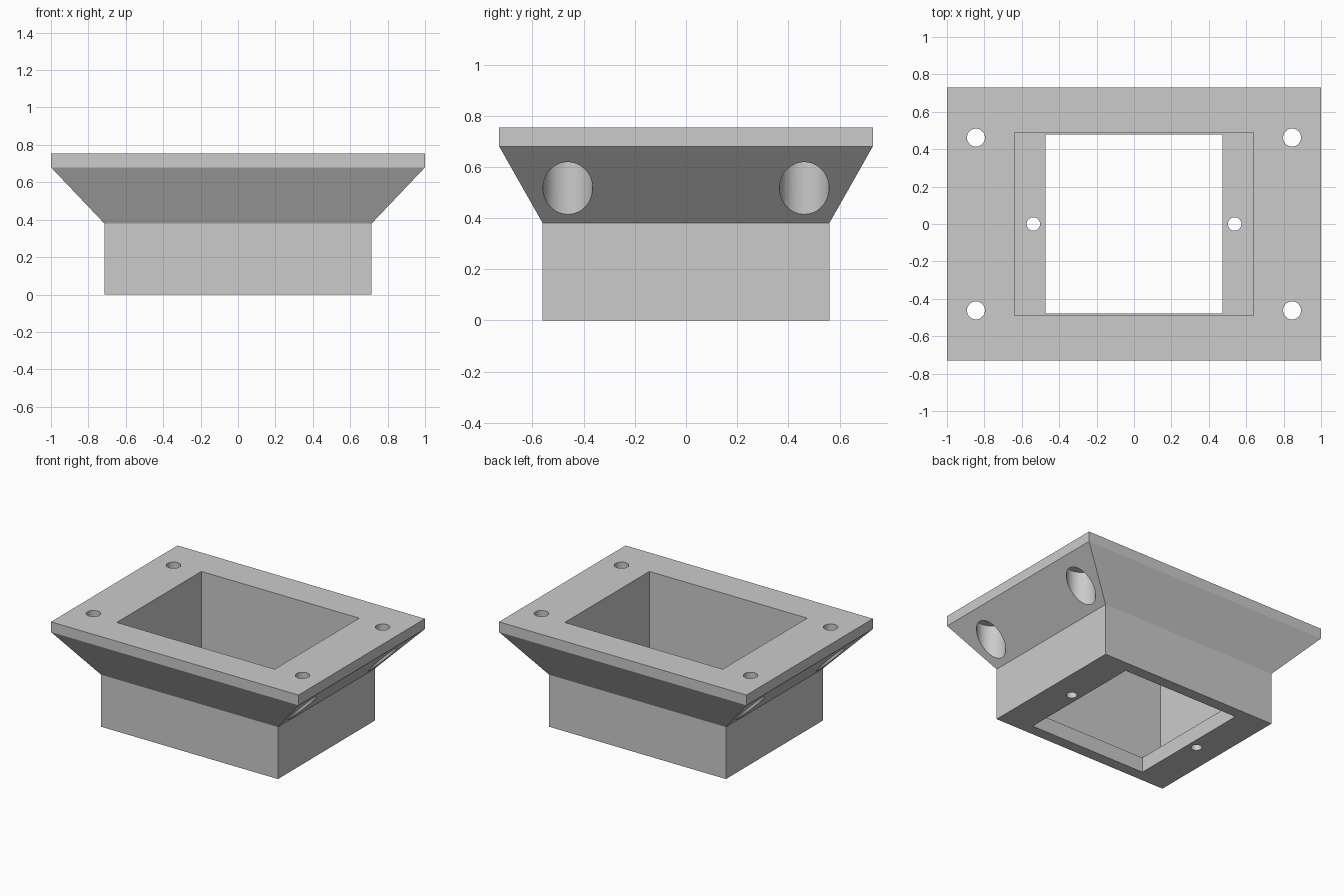
import bpy
import bmesh
import math

default = bpy.data.objects.get("Cube")
if default:
    bpy.data.objects.remove(default, do_unlink=True)

# Single grey material
grey = bpy.data.materials.new("light grey")
grey.use_nodes = True
color = (0.6, 0.6, 0.6, 1)
grey.diffuse_color = color
grey.node_tree.nodes["Principled BSDF"].inputs["Base Color"].default_value = color


def loft(name, rings):
    """Closed solid through stacked rectangles (half x, half y, z)."""
    bm = bmesh.new()
    loops = [[bm.verts.new((sx * hx, sy * hy, z))
              for sx, sy in ((-1, -1), (1, -1), (1, 1), (-1, 1))]
             for hx, hy, z in rings]
    bm.faces.new(loops[0][::-1])
    bm.faces.new(loops[-1])
    for low, high in zip(loops, loops[1:]):
        for i in range(4):
            j = (i + 1) % 4
            bm.faces.new((low[i], low[j], high[j], high[i]))
    mesh = bpy.data.meshes.new(name)
    bm.to_mesh(mesh)
    bm.free()
    obj = bpy.data.objects.new(name, mesh)
    bpy.context.collection.objects.link(obj)
    obj.data.materials.append(grey)
    return obj


def drill(name, x, y, radius, z0, z1):
    """Vertical round cutter between two heights."""
    bpy.ops.mesh.primitive_cylinder_add(vertices=48, radius=radius, depth=z1 - z0,
                                        location=(x, y, (z0 + z1) / 2))
    obj = bpy.context.object
    obj.name = name
    obj.data.materials.append(grey)
    return obj


# Lower box, flared collar and top flange as one solid
HEIGHT, FLANGE, NECK, FLOOR = 0.755, 0.68, 0.38, 0.11
housing = loft("flanged_housing", [(0.715, 0.56, 0), (0.715, 0.56, NECK),
                                   (1, 0.73, FLANGE), (1, 0.73, HEIGHT)])

# Cavity and floor window
cutters = [loft("cavity_cutter", [(0.638, 0.488, FLOOR), (0.638, 0.488, 1)]),
           loft("window_cutter", [(0.473, 0.478, -0.2), (0.473, 0.478, 0.4)])]

for sx in (-1, 1):
    # Small floor screw holes
    cutters.append(drill("floor_hole_cutter", sx * 0.538, 0, 0.036, -0.2, 0.3))
    for sy in (-1, 1):
        # Flange bolt holes with clearance bores through the sloped sides
        x, y = sx * 0.845, sy * 0.462
        cutters.append(drill("bore_cutter", x, y, 0.097, 0.2, 0.675))
        cutters.append(drill("bolt_hole_cutter", x, y, 0.048, 0.5, 1))

bpy.ops.object.select_all(action='DESELECT')
bpy.context.view_layer.objects.active = housing
housing.select_set(True)
for cutter in cutters:
    cutter.hide_render = True
    cut = housing.modifiers.new("cut", 'BOOLEAN')
    cut.operation = 'DIFFERENCE'
    cut.solver = 'EXACT'
    cut.object = cutter
    bpy.ops.object.modifier_apply(modifier=cut.name)
for cutter in cutters:
    bpy.data.objects.remove(cutter, do_unlink=True)

# Smooth hole walls, crisp edges elsewhere
bpy.ops.object.shade_smooth_by_angle(angle=math.radians(25))
